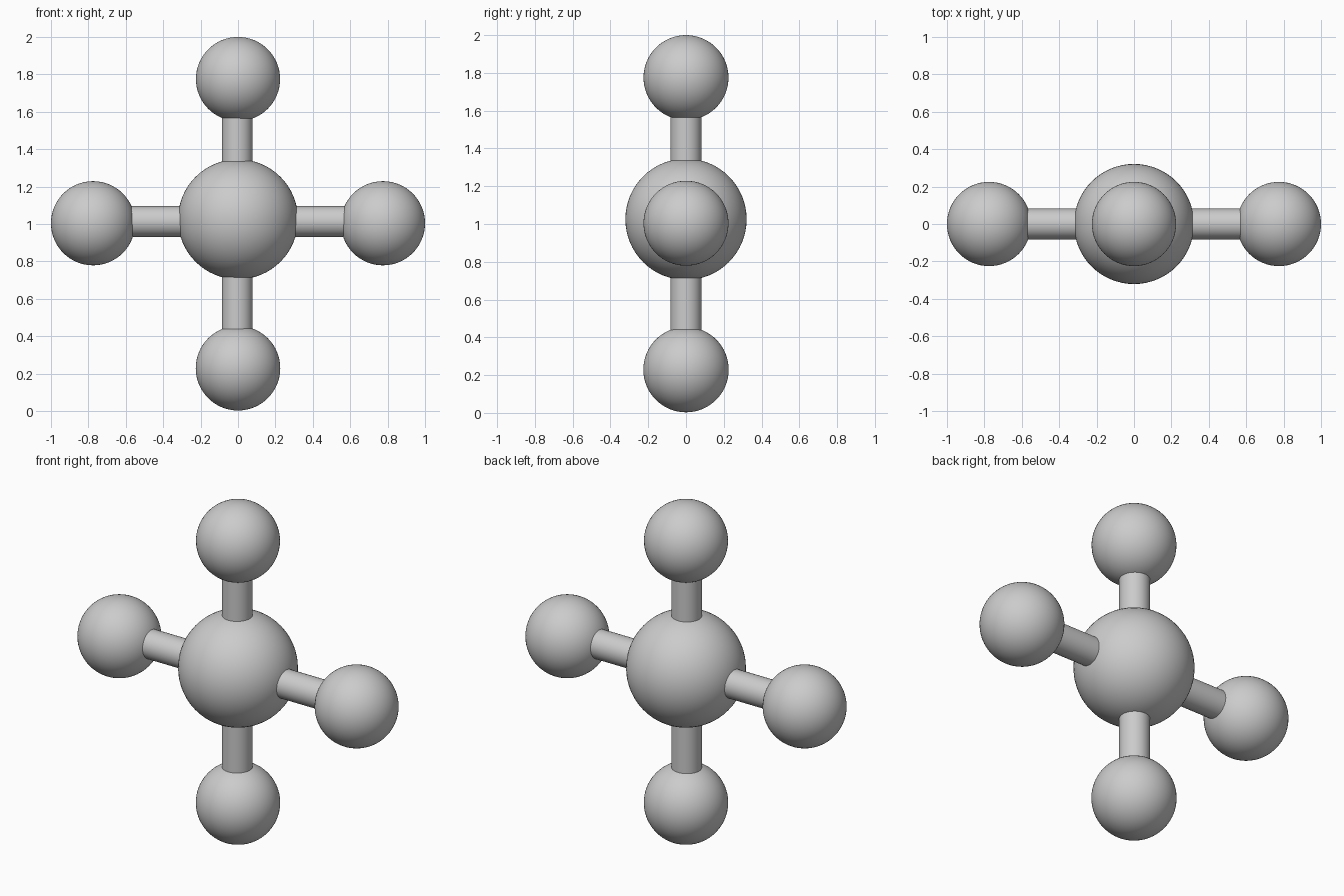
import bpy
import math

cube = bpy.data.objects.get("Cube")
if cube:
    bpy.data.objects.remove(cube, do_unlink=True)

# Single grey colour
grey = bpy.data.materials.new("light_grey")
grey.use_nodes = True
colour = (0.6, 0.6, 0.6, 1)
grey.diffuse_color = colour
grey.node_tree.nodes["Principled BSDF"].inputs["Base Color"].default_value = colour


def finish(name):
    obj = bpy.context.object
    obj.name = name
    obj.data.materials.append(grey)
    bpy.ops.object.shade_smooth_by_angle(angle=math.radians(40))


def ball(name, radius, x, z):
    bpy.ops.mesh.primitive_uv_sphere_add(
        segments=64, ring_count=32, radius=radius, location=(x, 0, z))
    finish(name)


def rod(name, length, x, z, tilt=0):
    bpy.ops.mesh.primitive_cylinder_add(
        vertices=48, radius=0.082, depth=length,
        location=(x, 0, z), rotation=(0, tilt, 0))
    finish(name)


# Large centre ball
ball("centre_ball", 0.321, 0, 1.025)

# Four outer balls
ball("top_ball", 0.225, 0, 1.775)
ball("bottom_ball", 0.226, 0, 0.229)
for side, sign in (("left", 1), ("right", -1)):
    ball(side + "_ball", 0.225, sign * 0.775, 1.004)
    # Horizontal connecting rods
    rod(side + "_rod", 0.45, sign * 0.45, 1.013, math.pi / 2)

# Vertical connecting rods
rod("top_rod", 0.45, -0.004, 1.45)
rod("bottom_rod", 0.45, -0.004, 0.57)
